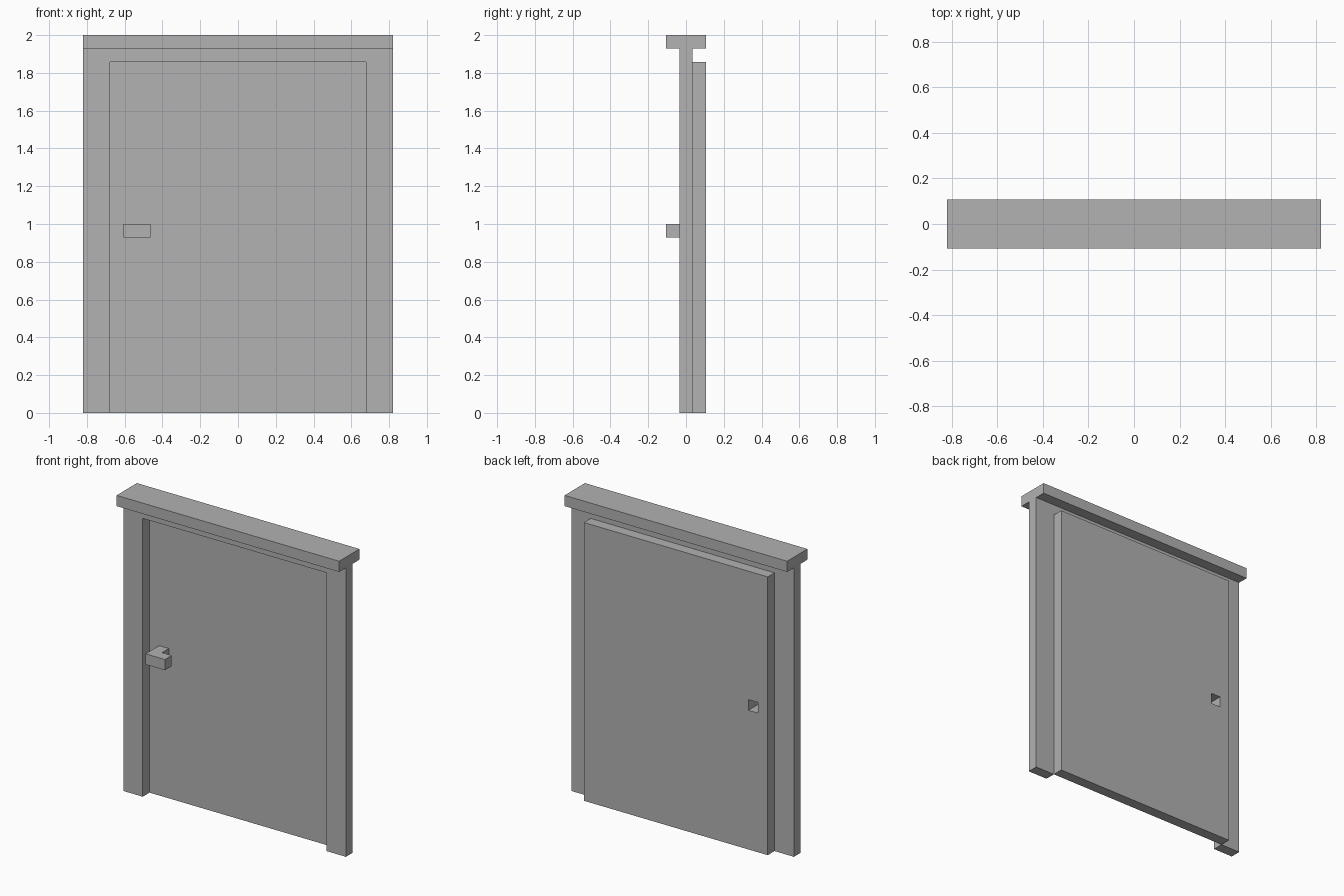
import bpy
import bmesh
from mathutils import Vector

if "Cube" in bpy.data.objects:
    bpy.data.objects.remove(bpy.data.objects["Cube"], do_unlink=True)

U = 1 / 14  # board thickness, the module for every size

grey = bpy.data.materials.new("plain grey")
grey.use_nodes = True
colour = (0.445, 0.445, 0.445, 1)
grey.diffuse_color = colour
grey.node_tree.nodes["Principled BSDF"].inputs["Base Color"].default_value = colour


def prism(name, outline, direction, open_back=False):
    """Extrude a flat outline, given in modules, along a direction."""
    bm = bmesh.new()
    face = bm.faces.new([bm.verts.new(Vector(p) * U) for p in outline])
    new = bmesh.ops.extrude_face_region(bm, geom=[face], use_keep_orig=True)["geom"]
    moved = [g for g in new if isinstance(g, bmesh.types.BMVert)]
    bmesh.ops.translate(bm, verts=moved, vec=Vector(direction) * U)
    bmesh.ops.recalc_face_normals(bm, faces=bm.faces)
    if open_back:
        back = max(bm.faces, key=lambda f: f.calc_center_median().y)
        bmesh.ops.delete(bm, geom=[back], context="FACES_ONLY")
    mesh = bpy.data.meshes.new(name)
    bm.to_mesh(mesh)
    bm.free()
    mesh.materials.append(grey)
    obj = bpy.data.objects.new(name, mesh)
    bpy.context.collection.objects.link(obj)
    return obj


def box(name, x0, x1, y0, y1, z0, z1):
    outline = [(x0, y0, z0), (x1, y0, z0), (x1, y0, z1), (x0, y0, z1)]
    return prism(name, outline, (0, y1 - y0, 0))


# Frame: two posts and a lintel in one piece, with a wide cap on top
half = [(11.5, 27), (11.5, 0), (9.5, 0), (9.5, 26)]
arch = half + [(-x, z) for x, z in reversed(half)]
prism("door_frame", [(x, -0.5, z) for x, z in arch], (0, 1, 0))
box("top_cap", -11.5, 11.5, -1.5, 1.5, 27, 28)

# Door panel behind the frame, with a square hole for the handle
door = box("door_panel", -9.5, 9.5, 0.5, 1.5, 0, 26)
cutter = box("handle_hole_cutter", -8.5, -7.5, 0, 2, 13, 14)
cutter.hide_render = True
cut = door.modifiers.new("handle_hole", "BOOLEAN")
cut.operation = "DIFFERENCE"
cut.solver = "EXACT"
cut.object = cutter
bpy.context.view_layer.objects.active = door
bpy.ops.object.modifier_apply(modifier=cut.name)
bpy.data.objects.remove(cutter, do_unlink=True)

# Hollow L-shaped handle, open where its stem meets the hole
bend = [(-8.5, 0.5), (-8.5, -1.5), (-6.5, -1.5), (-6.5, -0.5), (-7.5, -0.5), (-7.5, 0.5)]
prism("door_handle", [(x, y, 13) for x, y in bend], (0, 0, 1), open_back=True)
